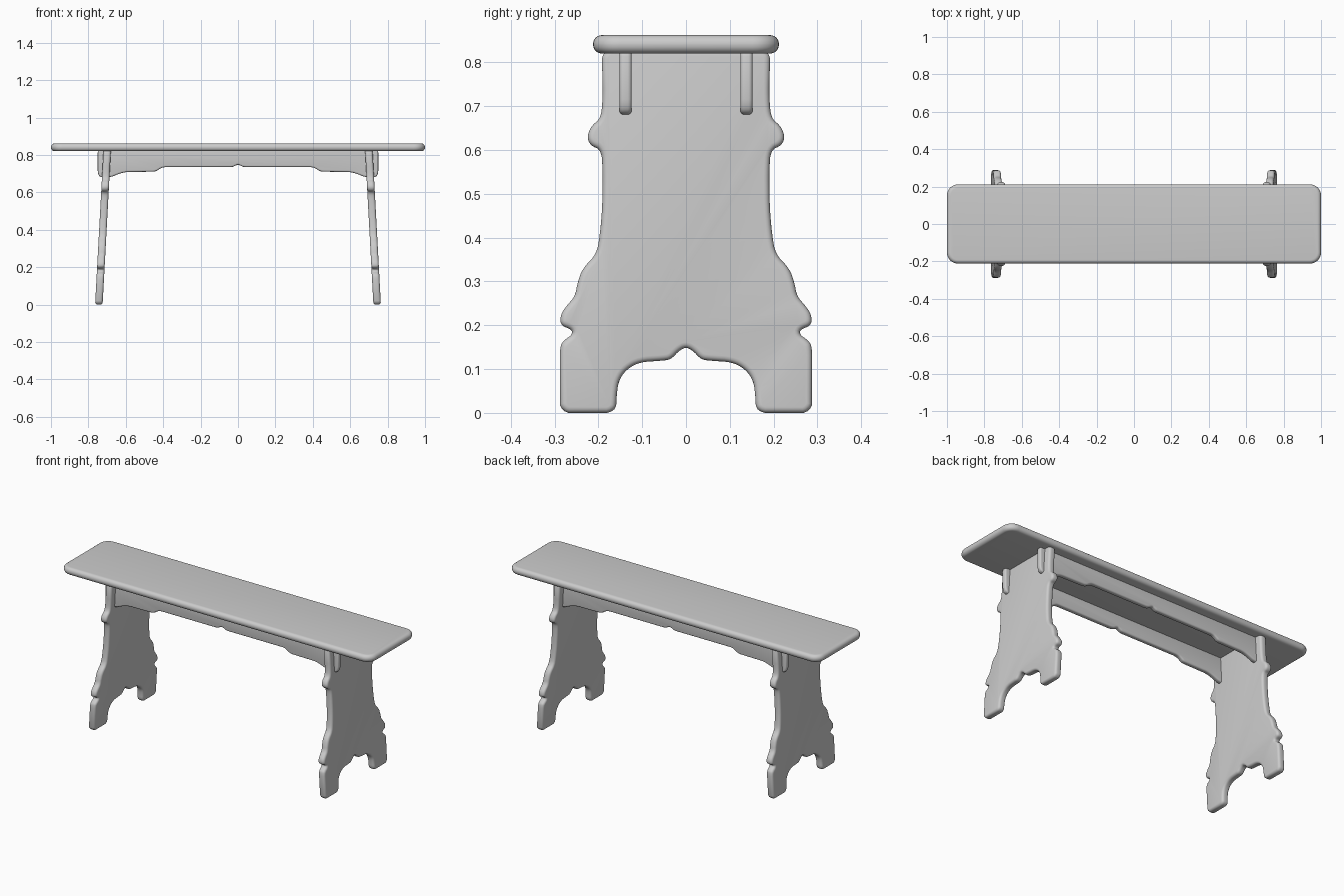
import bpy, bmesh
from math import cos, sin, pi
from mathutils import Vector

if "Cube" in bpy.data.objects:
    bpy.data.objects.remove(bpy.data.objects["Cube"])

grey = bpy.data.materials.new("plain_grey")
grey.use_nodes = True
COLOUR = (0.6, 0.6, 0.6, 1)
grey.diffuse_color = COLOUR
grey.node_tree.nodes["Principled BSDF"].inputs["Base Color"].default_value = COLOUR


def soften(points, limit, rounds=2):
    """Cut the corners of a closed outline, by at most limit."""
    for _ in range(rounds):
        result = []
        for i, a in enumerate(points):
            b = points[(i + 1) % len(points)]
            step = (b - a).normalized() * min((b - a).length / 4, limit)
            result += [a + step, b - step]
        points, limit = result, limit / 3
    return points


def inset(points, distance):
    """Move a counterclockwise outline inwards."""
    result = []
    for i, p in enumerate(points):
        d1 = (p - points[i - 1]).normalized()
        d2 = (points[(i + 1) % len(points)] - p).normalized()
        n1, n2 = Vector((-d1.y, d1.x)), Vector((-d2.y, d2.x))
        result.append(p + (n1 + n2) * distance / max(1 + n1.dot(n2), 0.8))
    return result


def board(name, outline, thickness, radius, place, steps=4):
    """Board with rounded edges; place maps outline u, v and depth w to x, y, z."""
    bm = bmesh.new()
    angles = [pi / 2 * i / steps for i in range(steps + 1)]
    half = thickness / 2 - radius
    levels = [(radius * (1 - sin(a)), -half - radius * cos(a)) for a in angles]
    levels += [(d, -w) for d, w in reversed(levels)]
    rings = []
    for d, w in levels:
        rings.append([bm.verts.new(place(p.x, p.y, w)) for p in inset(outline, d)])
    n = len(outline)
    for low, high in zip(rings, rings[1:]):
        for i in range(n):
            j = (i + 1) % n
            bm.faces.new((low[i], low[j], high[j], high[i]))
    bm.faces.new(rings[0][::-1])
    bm.faces.new(rings[-1])
    bmesh.ops.remove_doubles(bm, verts=bm.verts, dist=0.00005)
    bmesh.ops.recalc_face_normals(bm, faces=bm.faces)
    mesh = bpy.data.meshes.new(name)
    bm.to_mesh(mesh)
    bm.free()
    mesh.materials.append(grey)
    obj = bpy.data.objects.new(name, mesh)
    bpy.context.collection.objects.link(obj)
    bpy.ops.object.select_all(action="DESELECT")
    obj.select_set(True)
    bpy.context.view_layer.objects.active = obj
    bpy.ops.object.shade_smooth_by_angle(angle=0.7)


def mirrored(half):
    """Full outline from a right half that runs from the bottom centre upwards."""
    right = [Vector(p) for p in half]
    left = [Vector((-p.x, p.y)) for p in reversed(right) if p.x > 0]
    return right + left


# Seat: rounded rectangle plank
W, D, R = 1.0, 0.212, 0.06
seat = []
for k, (sx, sy) in enumerate([(1, 1), (-1, 1), (-1, -1), (1, -1)]):
    for i in range(9):
        a = pi / 2 * (k + i / 8)
        seat.append(Vector((sx * (W - R) + R * cos(a), sy * (D - R) + R * sin(a))))
board("seat", seat, 0.042, 0.02, lambda u, v, w: (u, v, 0.841 + w), steps=6)

# Legs: carved end panels leaning inwards
leg = soften(mirrored([
    (0, .15), (.016, .142), (.034, .122), (.055, .119), (.105, .116),
    (.135, .1), (.153, .075), (.158, .045), (.16, 0),
    (.288, 0), (.288, .152), (.278, .166), (.26, .178), (.26, .19),
    (.287, .2), (.286, .225), (.272, .245), (.253, .266), (.248, .295),
    (.236, .33), (.204, .362), (.196, .41), (.191, .47), (.19, .55),
    (.193, .6), (.218, .61), (.226, .63), (.216, .655), (.194, .672),
    (.19, .72), (.192, .83)]), 0.015)

# Aprons: long rails with scalloped lower edge, their ends passing through the legs
apron = soften(mirrored([
    (0, .749), (.012, .744), (.03, .735), (.4, .735), (.42, .725),
    (.44, .711), (.6, .709), (.635, .7), (.68, .681), (.735, .679),
    (.75, .7), (.75, .83)]), 0.012)

for side, leg_name, apron_name in ((1, "left_leg", "back_apron"), (-1, "right_leg", "front_apron")):
    board(leg_name, leg, 0.04, 0.013,
          lambda u, v, w: (side * (0.744 - 0.054 * v + w), u, v))
    board(apron_name, apron, 0.028, 0.009,
          lambda u, v, w: (u, side * 0.138 + w, v))
